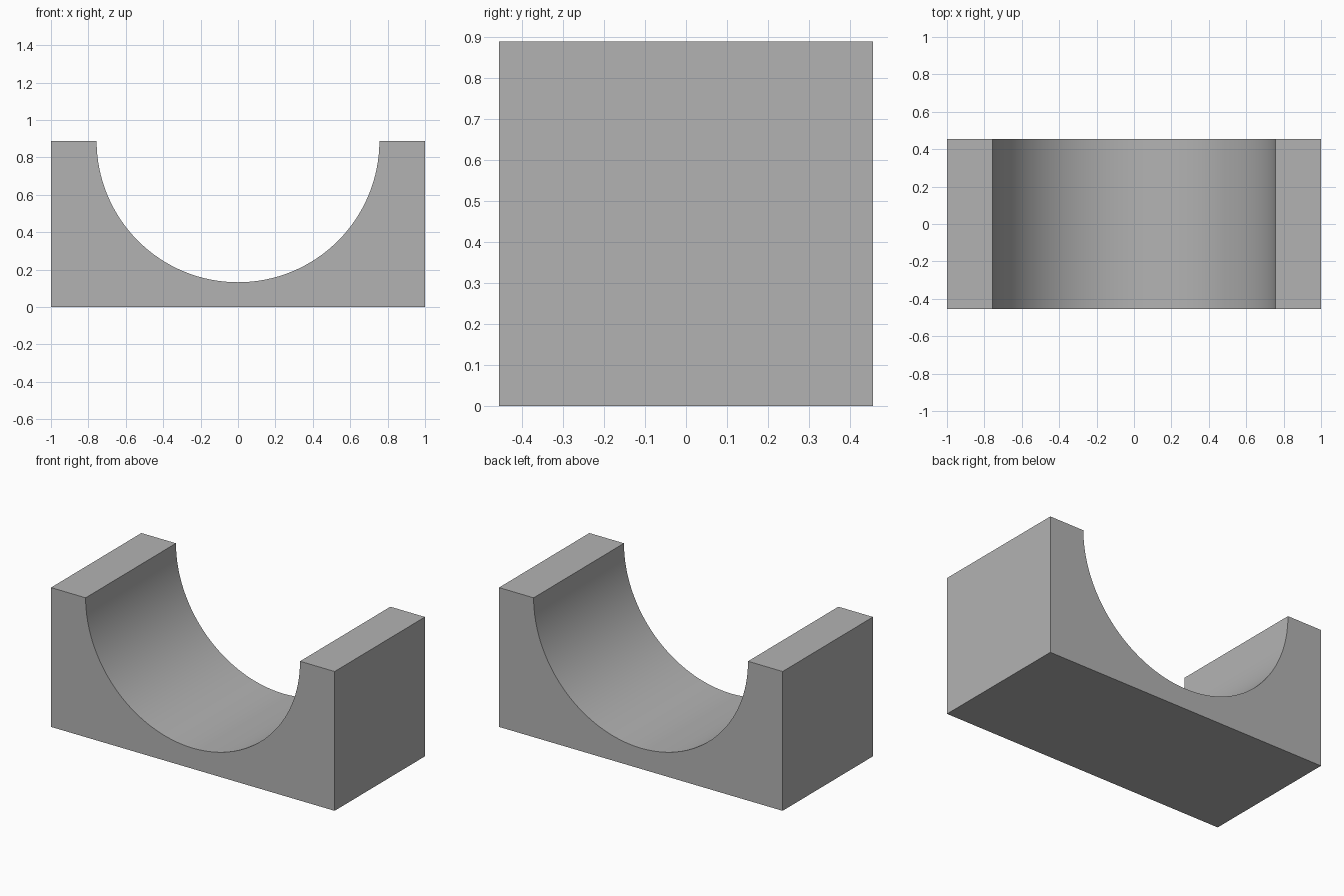
import bpy
import bmesh
from math import cos, sin, pi, radians

cube = bpy.data.objects.get("Cube")
if cube:
    bpy.data.objects.remove(cube, do_unlink=True)

HALF_WIDTH, HALF_DEPTH, HEIGHT = 1.0, 0.455, 0.888
RADIUS, SEGMENTS = 0.756, 64

# Plain grey material
grey = bpy.data.materials.new("plain grey")
grey.use_nodes = True
colour = (0.45, 0.45, 0.45, 1)
grey.diffuse_color = colour
grey.node_tree.nodes["Principled BSDF"].inputs["Base Color"].default_value = colour

# Cradle profile: block outline with a half-round trough in the top
profile = [(-HALF_WIDTH, HEIGHT), (-HALF_WIDTH, 0), (HALF_WIDTH, 0), (HALF_WIDTH, HEIGHT)]
for i in range(SEGMENTS + 1):
    a = pi * i / SEGMENTS
    profile.append((RADIUS * cos(a), HEIGHT - RADIUS * sin(a)))

# Extrude the profile from front to back
bm = bmesh.new()
front = bm.faces.new([bm.verts.new((x, -HALF_DEPTH, z)) for x, z in profile])
result = bmesh.ops.extrude_face_region(bm, geom=[front], use_keep_orig=True)
back_verts = [v for v in result["geom"] if isinstance(v, bmesh.types.BMVert)]
bmesh.ops.translate(bm, verts=back_verts, vec=(0, 2 * HALF_DEPTH, 0))
bmesh.ops.recalc_face_normals(bm, faces=bm.faces)

mesh = bpy.data.meshes.new("cradle_block")
bm.to_mesh(mesh)
bm.free()
mesh.materials.append(grey)
block = bpy.data.objects.new("cradle_block", mesh)
bpy.context.collection.objects.link(block)

# Smooth trough, sharp block edges
bpy.ops.object.select_all(action="DESELECT")
block.select_set(True)
bpy.context.view_layer.objects.active = block
bpy.ops.object.shade_smooth_by_angle(angle=radians(30))
